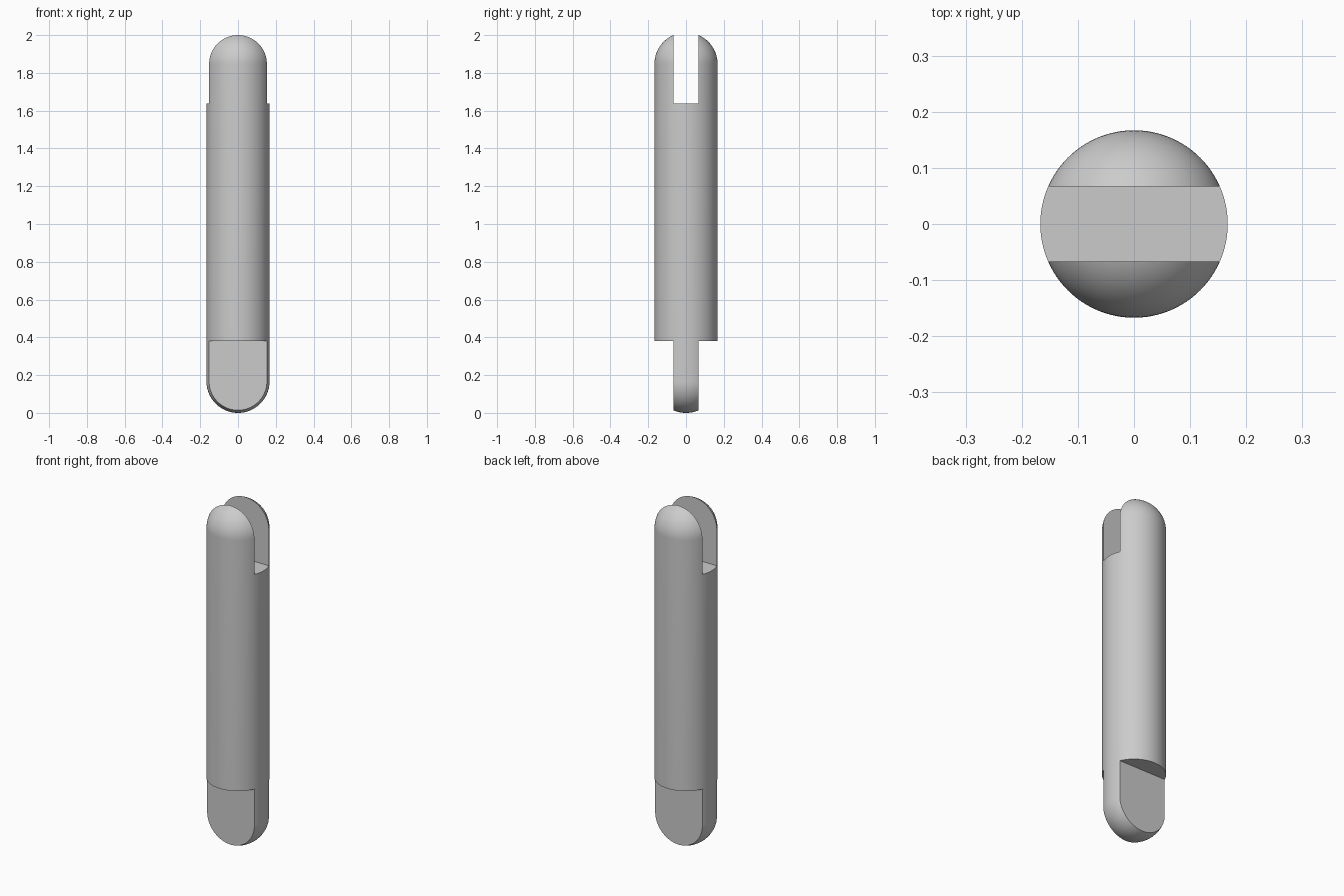
import bpy, bmesh
from math import sin, cos, pi, radians, sqrt
from mathutils import Vector

if "Cube" in bpy.data.objects:
    bpy.data.objects.remove(bpy.data.objects["Cube"])

R = 0.167            # pin radius
T = 0.067            # half thickness of tongue and slot
SEG, RINGS = 128, 24
LOW = R                              # centre of lower dome
HIGH = 2.0 - sqrt(R * R - T * T)     # centre of upper dome (its tip is lost in the slot)
SHOULDER, SLOT_FLOOR = 0.38, 1.638


def make_object(name, bm):
    mesh = bpy.data.meshes.new(name)
    bmesh.ops.recalc_face_normals(bm, faces=bm.faces)
    bm.to_mesh(mesh)
    bm.free()
    obj = bpy.data.objects.new(name, mesh)
    bpy.context.collection.objects.link(obj)
    return obj


def box(name, y0, y1, z0, z1):
    bm = bmesh.new()
    bmesh.ops.create_cube(bm, size=1)
    for v in bm.verts:
        v.co = Vector((v.co.x, (y0 + y1) / 2 + v.co.y * (y1 - y0),
                       (z0 + z1) / 2 + v.co.z * (z1 - z0)))
    obj = make_object(name, bm)
    obj.hide_render = True
    return obj


# Round-ended pin: half profile spun about the z axis
angles = [pi / 2 * i / RINGS for i in range(RINGS + 1)]
profile = [(R * sin(a), LOW - R * cos(a)) for a in angles]
profile += [(R * cos(a), HIGH + R * sin(a)) for a in angles]
bm = bmesh.new()
verts = [bm.verts.new((r, 0, z)) for r, z in profile]
edges = [bm.edges.new(pair) for pair in zip(verts, verts[1:])]
bmesh.ops.spin(bm, geom=verts + edges, cent=(0, 0, 0), axis=(0, 0, 1),
               angle=2 * pi, steps=SEG, use_merge=True)
bmesh.ops.remove_doubles(bm, verts=bm.verts, dist=1e-5)
pin = make_object("link_pin", bm)

# Cut the fork slot at the top and both sides of the tongue at the bottom
cutters = [box("slot_cutter", -T, T, SLOT_FLOOR, 2.3),
           box("tongue_front_cutter", -0.4, -T, -0.3, SHOULDER),
           box("tongue_back_cutter", T, 0.4, -0.3, SHOULDER)]
bpy.context.view_layer.objects.active = pin
pin.select_set(True)
for c in cutters:
    mod = pin.modifiers.new(c.name, 'BOOLEAN')
    mod.operation, mod.solver, mod.object = 'DIFFERENCE', 'EXACT', c
    bpy.ops.object.modifier_apply(modifier=mod.name)
    bpy.data.objects.remove(c)

bpy.ops.object.shade_smooth_by_angle(angle=radians(20))
